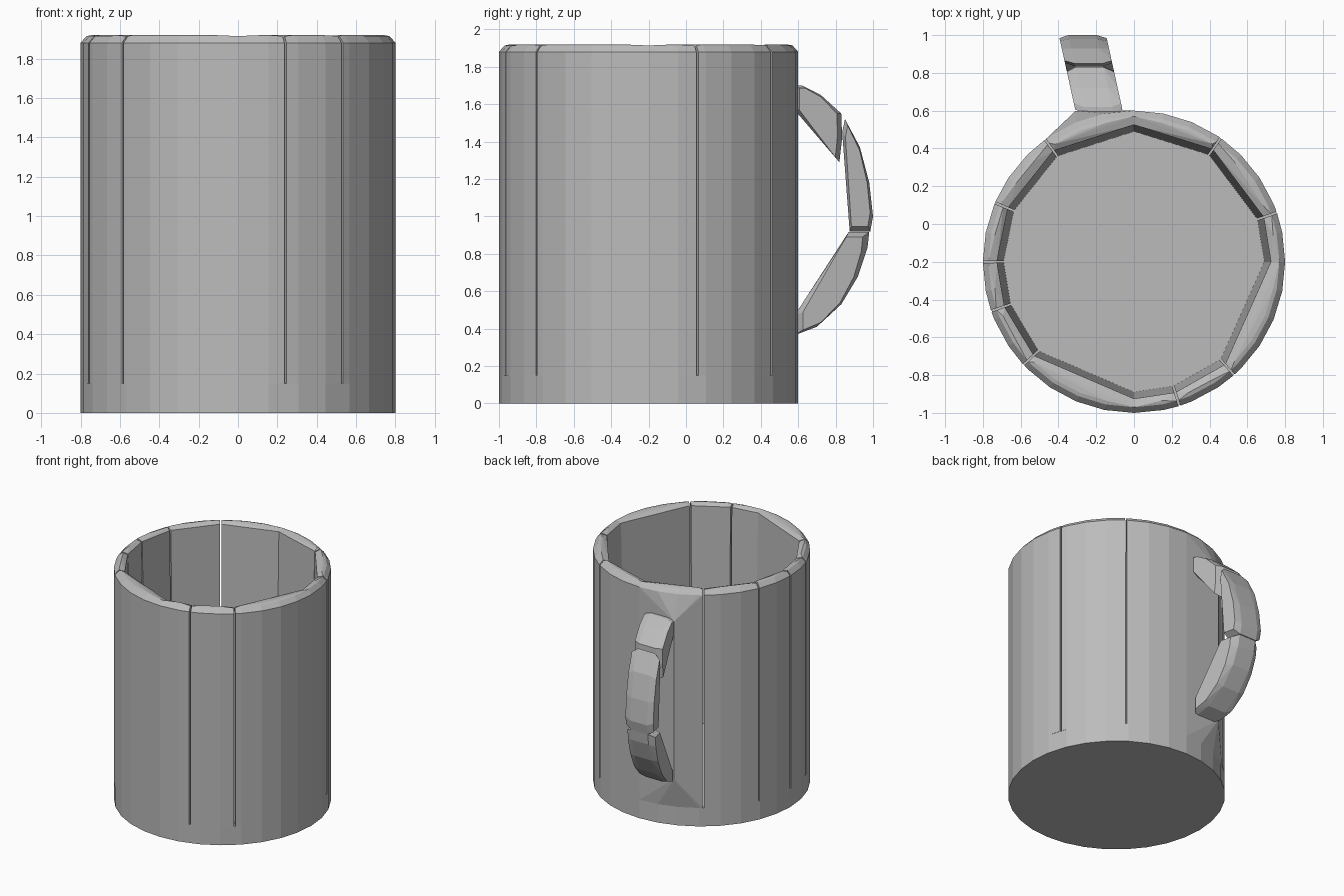
import bpy, bmesh
from math import sin, cos, radians

cube = bpy.data.objects.get("Cube")
if cube:
    bpy.data.objects.remove(cube, do_unlink=True)

grey = bpy.data.materials.new("plain grey")
grey.use_nodes = True
COLOUR = (0.5, 0.5, 0.5, 1)
grey.diffuse_color = COLOUR
grey.node_tree.nodes["Principled BSDF"].inputs["Base Color"].default_value = COLOUR

CENTRE_Y, RADIUS, FLOOR, HEIGHT = -0.2, 0.8, 0.15, 1.92
STEP = 360 / 32


def hull(name, points):
    """Flat-shaded convex block around a few points."""
    bm = bmesh.new()
    for p in points:
        bm.verts.new(p)
    out = bmesh.ops.convex_hull(bm, input=bm.verts[:])
    loose = {v for v in out["geom_interior"] + out["geom_unused"]
             if isinstance(v, bmesh.types.BMVert)}
    bmesh.ops.delete(bm, geom=list(loose), context="VERTS")
    bmesh.ops.dissolve_limit(bm, angle_limit=0.01, verts=bm.verts[:], edges=bm.edges[:])
    bmesh.ops.recalc_face_normals(bm, faces=bm.faces[:])
    mesh = bpy.data.meshes.new(name)
    bm.to_mesh(mesh)
    bm.free()
    mesh.materials.append(grey)
    obj = bpy.data.objects.new(name, mesh)
    bpy.context.collection.objects.link(obj)
    return obj


def polar(r, angle, z):
    a = radians(angle)
    return (r * cos(a), CENTRE_Y + r * sin(a), z)


# Solid base disc
hull("base", [polar(RADIUS, i * STEP, z) for i in range(32) for z in (0, FLOOR)])

# Wall staves: curved outside, flat inside, rounded at the rim
seams = [0, 19, 55, 90, 126, 157, 180, 199, 223, 270, 287.5, 311.5, 360]
closed = (0, 90, 270, 360)
for n, (start, end) in enumerate(zip(seams, seams[1:])):
    a = start + (0 if start in closed else 0.4)
    b = end - (0 if end in closed else 0.4)
    arc = [a] + [i * STEP for i in range(33) if a < i * STEP < b] + [b]
    points = []
    for t in arc:
        points += [polar(RADIUS, t, FLOOR), polar(RADIUS, t, HEIGHT - 0.04),
                   polar(RADIUS - 0.03, t, HEIGHT - 0.006)]
    for t in (a, b):
        points += [polar(0.69, t, FLOOR), polar(0.725, t, HEIGHT - 0.02)]
    points += [polar(0.75, t, HEIGHT) for t in arc[1:-1] or arc]
    if start == 90:  # flat pad that carries the handle
        points += [(x, 0.598, z) for x in (-0.06, -0.31) for z in (0.4, 1.68)]
    hull(f"wall_stave_{n + 1}", points)

# Handle: three bevelled blocks, side profiles as (y, z)
profiles = {
    "handle_top": [(0.58, 1.70), (0.62, 1.70), (0.72, 1.65), (0.83, 1.55),
                   (0.835, 1.42), (0.82, 1.29), (0.58, 1.57)],
    "handle_middle": [(0.85, 1.52), (0.93, 1.37), (0.98, 1.18), (1.0, 1.0),
                      (0.985, 0.92), (0.875, 0.92), (0.835, 1.45)],
    "handle_bottom": [(0.87, 0.918), (0.98, 0.918), (0.97, 0.83), (0.92, 0.68),
                      (0.83, 0.53), (0.70, 0.41), (0.58, 0.365), (0.58, 0.47)],
}
for name, profile in profiles.items():
    cy = sum(y for y, z in profile) / len(profile)
    cz = sum(z for y, z in profile) / len(profile)
    points = []
    for half_width, scale in ((0.075, 1), (0.125, 0.8)):
        for y, z in profile:
            y2, z2 = cy + (y - cy) * scale, cz + (z - cz) * (scale + 1) / 2
            for side in (-1, 1):
                points.append((-0.185 - 0.22 * (y2 - 0.6) + side * half_width, y2, z2))
    hull(name, points)
